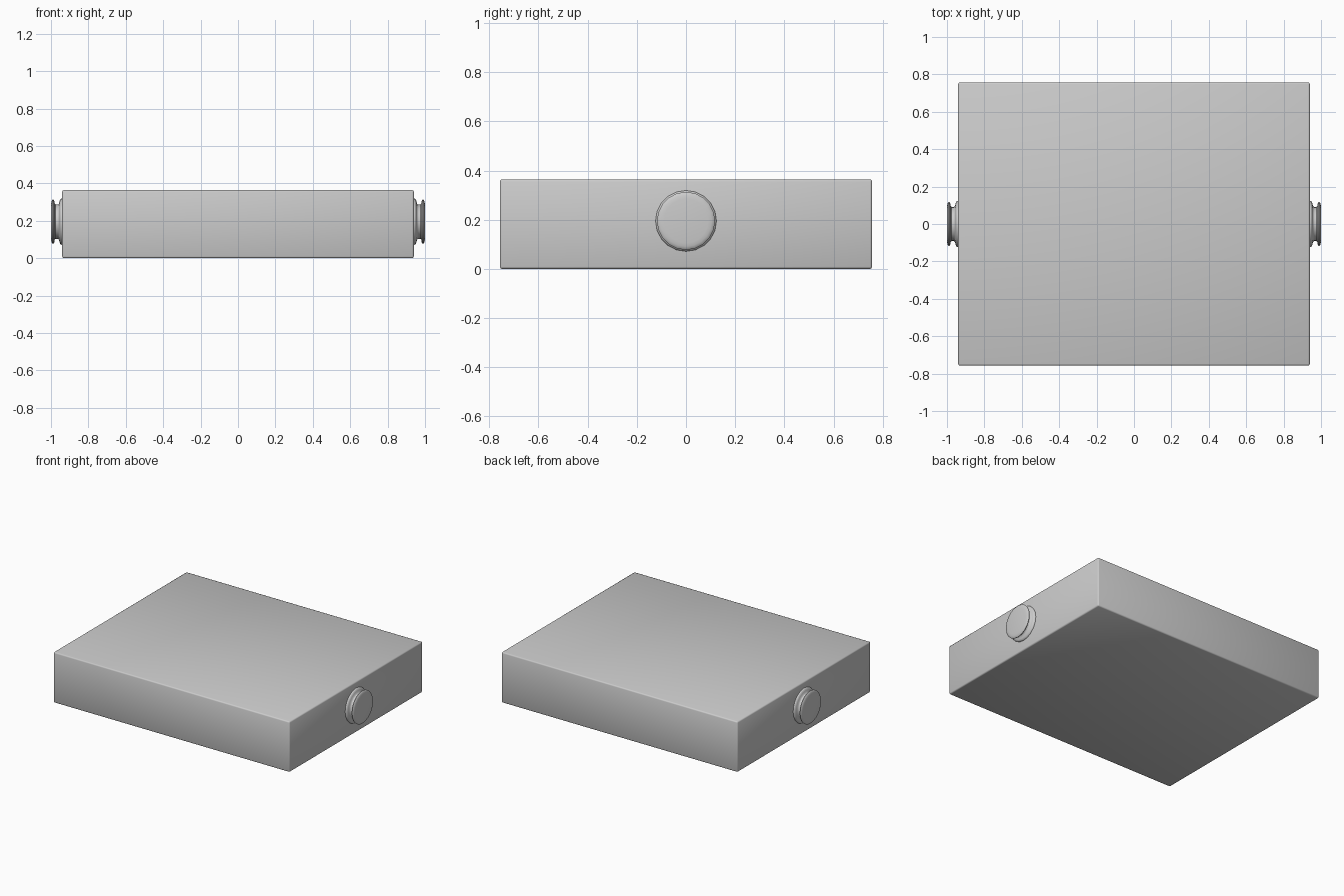
import bpy, bmesh, math
from mathutils import Matrix

if "Cube" in bpy.data.objects:
    bpy.data.objects.remove(bpy.data.objects["Cube"])


def finish(name, bm):
    bmesh.ops.recalc_face_normals(bm, faces=bm.faces)
    me = bpy.data.meshes.new(name)
    bm.to_mesh(me)
    bm.free()
    ob = bpy.data.objects.new(name, me)
    bpy.context.collection.objects.link(ob)
    bpy.ops.object.select_all(action='DESELECT')
    ob.select_set(True)
    bpy.context.view_layer.objects.active = ob
    return ob


# Box body with softly rounded edges
W, D, H = 1.88, 1.514, 0.364
bm = bmesh.new()
bmesh.ops.create_cube(bm, size=1, matrix=Matrix.Translation((0, 0, H / 2)) @ Matrix.Diagonal((W, D, H, 1)))
bmesh.ops.bevel(bm, geom=bm.edges[:], offset=0.009, segments=2, profile=0.5, affect='EDGES')
body = finish("box_body", bm)
bpy.ops.object.shade_smooth_by_angle(angle=math.radians(50))

# Knob profile as (distance along x, radius): wall flange, neck, rim, face
PROFILE = [(0.935, 0.124), (0.944, 0.124), (0.950, 0.120), (0.954, 0.110),
           (0.957, 0.096), (0.962, 0.092), (0.976, 0.092), (0.980, 0.097),
           (0.982, 0.110), (0.986, 0.117), (0.991, 0.118), (0.995, 0.114),
           (0.998, 0.104), (1.000, 0.090)]
SIDES, KNOB_Z = 20, 0.195


def knob(name, side):
    bm = bmesh.new()
    rings = []
    for x, r in PROFILE:
        rings.append([bm.verts.new((side * x,
                                    r * math.cos(2 * math.pi * i / SIDES),
                                    KNOB_Z + r * math.sin(2 * math.pi * i / SIDES)))
                      for i in range(SIDES)])
    for a, b in zip(rings, rings[1:]):
        for i in range(SIDES):
            j = (i + 1) % SIDES
            bm.faces.new((a[i], a[j], b[j], b[i]))
    bm.faces.new(rings[0])
    bm.faces.new(rings[-1])
    finish(name, bm)
    bpy.ops.object.shade_smooth_by_angle(angle=math.radians(40))


# Matching round knobs on both ends
knob("right_knob", 1)
knob("left_knob", -1)
